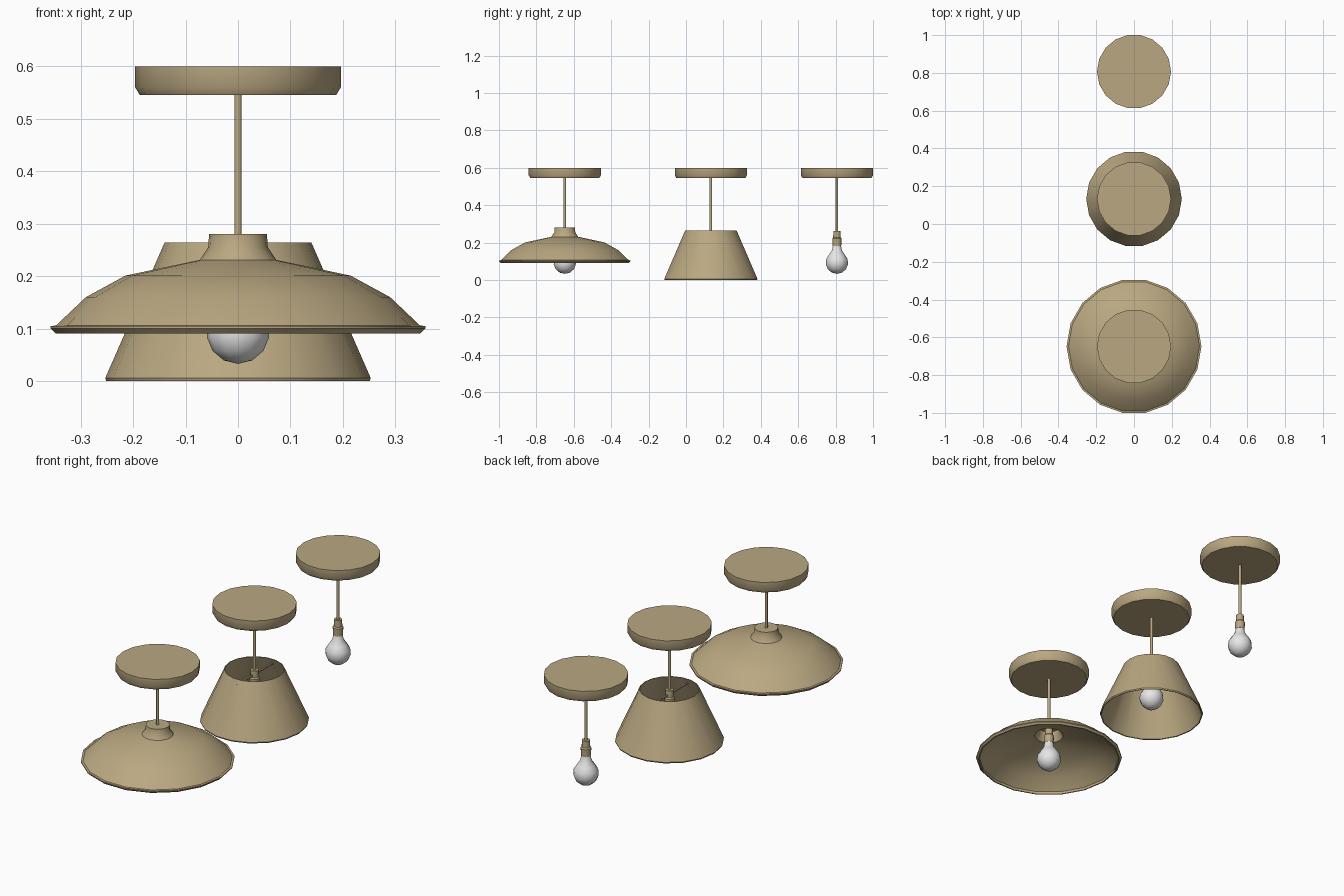
import bpy, bmesh, math

cube = bpy.data.objects.get("Cube")
if cube:
    bpy.data.objects.remove(cube, do_unlink=True)


def material(name, rgb):
    mat = bpy.data.materials.new(name)
    mat.use_nodes = True
    mat.diffuse_color = (*rgb, 1)
    bsdf = mat.node_tree.nodes["Principled BSDF"]
    bsdf.inputs["Base Color"].default_value = (*rgb, 1)
    bsdf.inputs["Roughness"].default_value = 0.6
    return mat


TAN = material("warm tan", (0.49, 0.39, 0.22))
WHITE = material("bulb white", (0.8, 0.8, 0.8))


def finish(bm, name, mat, angle):
    bmesh.ops.recalc_face_normals(bm, faces=bm.faces)
    mesh = bpy.data.meshes.new(name)
    bm.to_mesh(mesh)
    bm.free()
    mesh.materials.append(mat)
    obj = bpy.data.objects.new(name, mesh)
    bpy.context.collection.objects.link(obj)
    bpy.ops.object.select_all(action='DESELECT')
    obj.select_set(True)
    bpy.context.view_layer.objects.active = obj
    bpy.ops.object.shade_smooth_by_angle(angle=math.radians(angle))
    return obj


def lathe(name, profile, y, sides=18, mat=TAN, closed=False, angle=33):
    """Revolve (radius, z) points about a vertical axis at the given y."""
    bm = bmesh.new()
    rings = []
    for r, z in profile:
        if r == 0:
            rings.append([bm.verts.new((0, y, z))] * sides)
        else:
            rings.append([bm.verts.new((r * math.cos(a), y + r * math.sin(a), z))
                          for a in (math.tau * i / sides for i in range(sides))])
    pairs = list(zip(rings, rings[1:]))
    if closed:
        pairs.append((rings[-1], rings[0]))
    for a, b in pairs:
        for i in range(sides):
            j = (i + 1) % sides
            bm.faces.new(dict.fromkeys((a[i], a[j], b[j], b[i])))
    return finish(bm, name, mat, angle)


def pendant(prefix, y):
    """Ceiling plate, rod, socket and bulb shared by every lamp."""
    lathe(prefix + "_ceiling_plate",
          [(0, 0.6), (0.196, 0.6), (0.196, 0.56), (0.187, 0.545), (0, 0.545)], y)
    lathe(prefix + "_rod", [(0.007, 0.55), (0.007, 0.255)], y, sides=12)
    lathe(prefix + "_socket",
          [(0, 0.262), (0.019, 0.262), (0.02, 0.228), (0.025, 0.222),
           (0.023, 0.183), (0, 0.183)], y, sides=12)
    # Round bulb with a tapering neck
    ball = [(0.06 * math.sin(t), 0.093 - 0.06 * math.cos(t))
            for t in (math.radians(d) for d in range(0, 136, 27))]
    lathe(prefix + "_bulb", ball + [(0.027, 0.158), (0.021, 0.186)], y,
          sides=12, mat=WHITE, angle=50)


DOME_Y, CONE_Y, BARE_Y = -0.648, 0.133, 0.807
for prefix, y in (("dome_lamp", DOME_Y), ("cone_lamp", CONE_Y), ("bare_lamp", BARE_Y)):
    pendant(prefix, y)

# Wide dome shade with collar, rolled rim and inner skin
lathe("dome_shade",
      [(0, 0.28), (0.055, 0.28), (0.057, 0.255), (0.073, 0.231), (0.215, 0.201),
       (0.29, 0.16), (0.347, 0.106), (0.357, 0.105), (0.357, 0.1), (0.348, 0.091),
       (0.342, 0.091), (0.341, 0.103), (0.286, 0.155), (0.212, 0.196),
       (0.07, 0.226), (0.052, 0.252), (0.05, 0.275), (0, 0.275)], DOME_Y)

# Open conical shade
lathe("cone_shade",
      [(0.14, 0.264), (0.253, 0.006), (0.251, 0), (0.246, 0.001), (0.136, 0.264)],
      CONE_Y, closed=True)

# Support bar joining the conical shade to its socket
bm = bmesh.new()
bmesh.ops.create_cube(bm, size=1)
bmesh.ops.scale(bm, vec=(0.008, 0.296, 0.006), verts=bm.verts)
bmesh.ops.translate(bm, vec=(0, CONE_Y, 0.238), verts=bm.verts)
finish(bm, "cone_shade_support_bar", TAN, 30)
